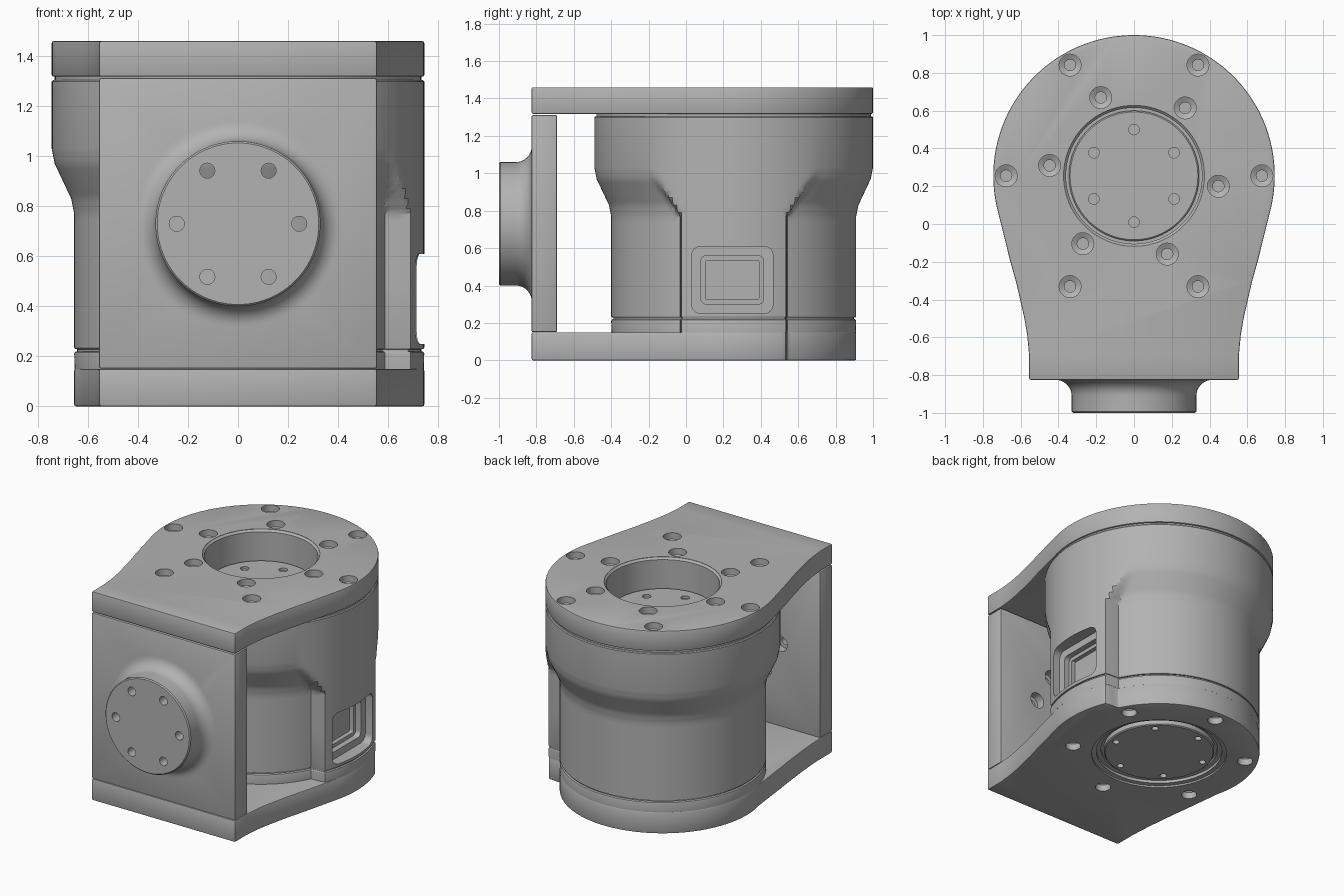
import bpy
import bmesh
from math import cos, sin, radians, pi
from mathutils import Vector, Matrix

cube = bpy.data.objects.get("Cube")
if cube:
    bpy.data.objects.remove(cube, do_unlink=True)

grey = bpy.data.materials.new("machined grey")
grey.use_nodes = True
colour = (0.45, 0.45, 0.45, 1)
grey.diffuse_color = colour
grey.node_tree.nodes["Principled BSDF"].inputs["Base Color"].default_value = colour

AXIS_Y = 0.255      # vertical axis of the housing
FLANGE_Z = 0.73     # height of the front flange axis
FRONT = -0.825
BIG, SMALL = 0.745, 0.655


# ---------- helpers ----------
def skin(bm, rings):
    """Closed solid through a list of rings with equal point counts."""
    loops = [[bm.verts.new(p) for p in ring] for ring in rings]
    n = len(loops[0])
    for a, b in zip(loops, loops[1:]):
        for i in range(n):
            j = (i + 1) % n
            bm.faces.new((a[i], a[j], b[j], b[i]))
    bm.faces.new(loops[0][::-1])
    bm.faces.new(loops[-1])


def lathe(bm, profile, matrix, n=32):
    skin(bm, [[matrix @ Vector((r * cos(2 * pi * i / n), r * sin(2 * pi * i / n), z))
               for i in range(n)] for r, z in profile])


def finish(name, bm):
    bmesh.ops.recalc_face_normals(bm, faces=bm.faces)
    mesh = bpy.data.meshes.new(name)
    bm.to_mesh(mesh)
    bm.free()
    obj = bpy.data.objects.new(name, mesh)
    bpy.context.collection.objects.link(obj)
    mesh.materials.append(grey)
    return obj


def activate(obj):
    bpy.ops.object.select_all(action='DESELECT')
    obj.select_set(True)
    bpy.context.view_layer.objects.active = obj


def bevel(obj, width):
    activate(obj)
    mod = obj.modifiers.new("edge", 'BEVEL')
    mod.width, mod.segments = width, 2
    mod.limit_method, mod.angle_limit = 'ANGLE', radians(50)
    bpy.ops.object.modifier_apply(modifier=mod.name)


def cut(obj, *cutters):
    activate(obj)
    for cutter in cutters:
        mod = obj.modifiers.new("cut", 'BOOLEAN')
        mod.operation, mod.solver, mod.object = 'DIFFERENCE', 'EXACT', cutter
        bpy.ops.object.modifier_apply(modifier=mod.name)


def lathed(name, profile, matrix, n=96):
    bm = bmesh.new()
    lathe(bm, profile, matrix, n)
    return finish(name, bm)


def hole_ring(name, profile, matrix, circles):
    """Cutter: six holes on each circle, given as (radius, start angle)."""
    bm = bmesh.new()
    for radius, start in circles:
        for k in range(6):
            a = radians(start + 60 * k)
            spot = Matrix.Translation((radius * cos(a), radius * sin(a), 0))
            lathe(bm, profile, matrix @ spot, 24)
    obj = finish(name, bm)
    obj.hide_render = True
    return obj


# ---------- housing outline ----------
WALL = [(0.77, SMALL), (0.83, 0.667), (0.97, 0.733), (1.03, BIG)]


def wall_radius(z):
    if z <= WALL[0][0]:
        return SMALL
    for (z0, r0), (z1, r1) in zip(WALL, WALL[1:]):
        if z <= z1:
            return r0 + (r1 - r0) * (z - z0) / (z1 - z0)
    return BIG


def radius(deg, z):
    """Round wall with a raised pad on the +x side that widens near the top."""
    off = abs((deg + 180) % 360 - 180)
    edge = 22 + 12 * min(max((z - 0.77) / 0.22, 0), 1)
    t = min(max((edge + 4 - off) / 4, 0), 1)
    r = wall_radius(z)
    return r + (BIG - r) * t * t * (3 - 2 * t)


def polar(deg, r, z):
    return Vector((r * cos(radians(deg)), AXIS_Y + r * sin(radians(deg)), z))


def housing(name, levels):
    bm = bmesh.new()
    skin(bm, [[polar(d, radius(d, z) - inset, z) for d in range(0, 360, 2)]
              for z, inset in levels])
    return finish(name, bm)


def plate_outline(z):
    """Round back, sides flaring down to the square front."""
    pts = [polar(d, radius(d, z), z) for d in range(-14, 195, 2)]
    flare = [(0.8, 0.15), (0.6, 0.3), (0.42, 0.42), (0.27, 0.54),
             (0.15, 0.64), (0.06, 0.74), (0, 0.86), (0, 1)]

    def side(p):
        s = 1 if p.x > 0 else -1
        return [Vector((s * (0.555 + (abs(p.x) - 0.555) * t),
                        p.y + (FRONT - p.y) * u, z)) for t, u in flare]
    return pts + side(pts[-1]) + side(pts[0])[::-1]


def plate(name, z0, z1):
    outline = plate_outline((z0 + z1) / 2)
    bm = bmesh.new()
    skin(bm, [[Vector((p.x, p.y, z)) for p in outline] for z in (z0, z1)])
    obj = finish(name, bm)
    bevel(obj, 0.007)
    return obj


def rounded_rect(x, y0, y1, z0, z1, r):
    pts = []
    for k, (y, z) in enumerate(((y1 - r, z1 - r), (y0 + r, z1 - r),
                                (y0 + r, z0 + r), (y1 - r, z0 + r))):
        for i in range(7):
            a = radians(90 * k + 15 * i)
            pts.append(Vector((x, y + r * cos(a), z + r * sin(a))))
    return pts


up = Matrix.Translation((0, AXIS_Y, 0))
top = Matrix.Translation((0, AXIS_Y, 1.46))
down = up @ Matrix.Rotation(pi, 4, 'X')
forward = Matrix.Translation((0, 0, FLANGE_Z)) @ Matrix.Rotation(pi / 2, 4, 'X')

# ---------- cutters ----------
top_bore = lathed("bore_cutter", [(0.36, 1.235), (0.36, 1.445), (0.373, 1.458), (0.373, 1.6)], up)
base_bore = lathed("base_bore_cutter",
                   [(0.38, 0.05), (0.38, 0.035), (0.41, 0.035), (0.41, 0.015),
                    (0.44, 0.012), (0.44, -0.1)], up)
top_holes = hole_ring("top_hole_cutter",
                      [(0.03, -0.1), (0.03, -0.06), (0.058, -0.045), (0.058, 0.1)],
                      top, [(0.677, 0), (0.45, -7)])
disc_holes = hole_ring("disc_hole_cutter", [(0.028, 1.215), (0.028, 1.4)], up, [(0.245, 30)])
base_holes = hole_ring("base_hole_cutter",
                       [(0.03, -0.1), (0.03, -0.06), (0.05, -0.045), (0.05, 0.1)],
                       down, [(0.57, 30)])
base_disc_holes = hole_ring("base_disc_hole_cutter", [(0.022, -0.045), (0.022, 0.1)],
                            down, [(0.31, 15)])
flange_holes = hole_ring("flange_hole_cutter",
                         [(0.055, 0.6), (0.055, 0.75), (0.03, 0.751), (0.03, 1.1)],
                         forward, [(0.245, 0)])
bm = bmesh.new()
steps = [(0.9, 0, 0.05), (0.66, 0, 0.05), (0.66, 0.05, 0.03),
         (0.62, 0.05, 0.03), (0.62, 0.075, 0.01), (0.59, 0.075, 0.01)]
skin(bm, [rounded_rect(x, 0.03 + i, 0.465 - i, 0.25 + i, 0.61 - i, r) for x, i, r in steps])
socket_cutter = finish("socket_cutter", bm)
cutters = [top_bore, base_bore, top_holes, disc_holes, base_holes,
           base_disc_holes, flange_holes, socket_cutter]

# ---------- parts ----------
lid = plate("lid_plate", 1.318, 1.46)
cut(lid, top_bore, top_holes)

body_levels = [(0.218, 0.012), (0.228, 0.012), (0.229, 0.004), (0.235, 0), (0.5, 0), (0.74, 0)]
body_levels += [(0.77 + 0.02 * i, 0) for i in range(14)]
body_levels += [(1.298, 0), (1.304, 0.005), (1.305, 0.012), (1.32, 0.012)]
body = housing("housing_body", body_levels)
cut(body, top_bore, socket_cutter)

base = plate("base_plate", 0, 0.15)
cut(base, base_bore, base_holes)
rim = housing("base_rim", [(0.148, 0.002), (0.21, 0), (0.216, 0.002), (0.22, 0.008)])

output_disc = lathed("output_disc", [(0.345, 1.2), (0.345, 1.247), (0.338, 1.253)], up)
cut(output_disc, disc_holes)
base_disc = lathed("base_disc", [(0.36, 0.06), (0.36, 0.018), (0.352, 0.012)], up)
cut(base_disc, base_disc_holes)

bm = bmesh.new()
skin(bm, [[Vector((x, y, z)) for x, y in
           ((-0.555, FRONT), (0.555, FRONT), (0.555, -0.69), (-0.555, -0.69))]
          for z in (0.151, 1.312)])
front_plate = finish("front_plate", bm)
bevel(front_plate, 0.007)
cut(front_plate, flange_holes)

# Front flange with a concave foot
foot = [(0.33 + 0.085 * (1 - sin(radians(a))), 0.91 - 0.085 * cos(radians(a)))
        for a in range(0, 91, 10)]
flange = lathed("front_flange", [(0.415, 0.812)] + foot + [(0.33, 0.993), (0.323, 1.0)], forward)
cut(flange, flange_holes)

for cutter in cutters:
    bpy.data.objects.remove(cutter, do_unlink=True)
for part in (lid, body, base, rim, output_disc, base_disc, front_plate, flange):
    activate(part)
    bpy.ops.object.shade_smooth_by_angle(angle=radians(30))
